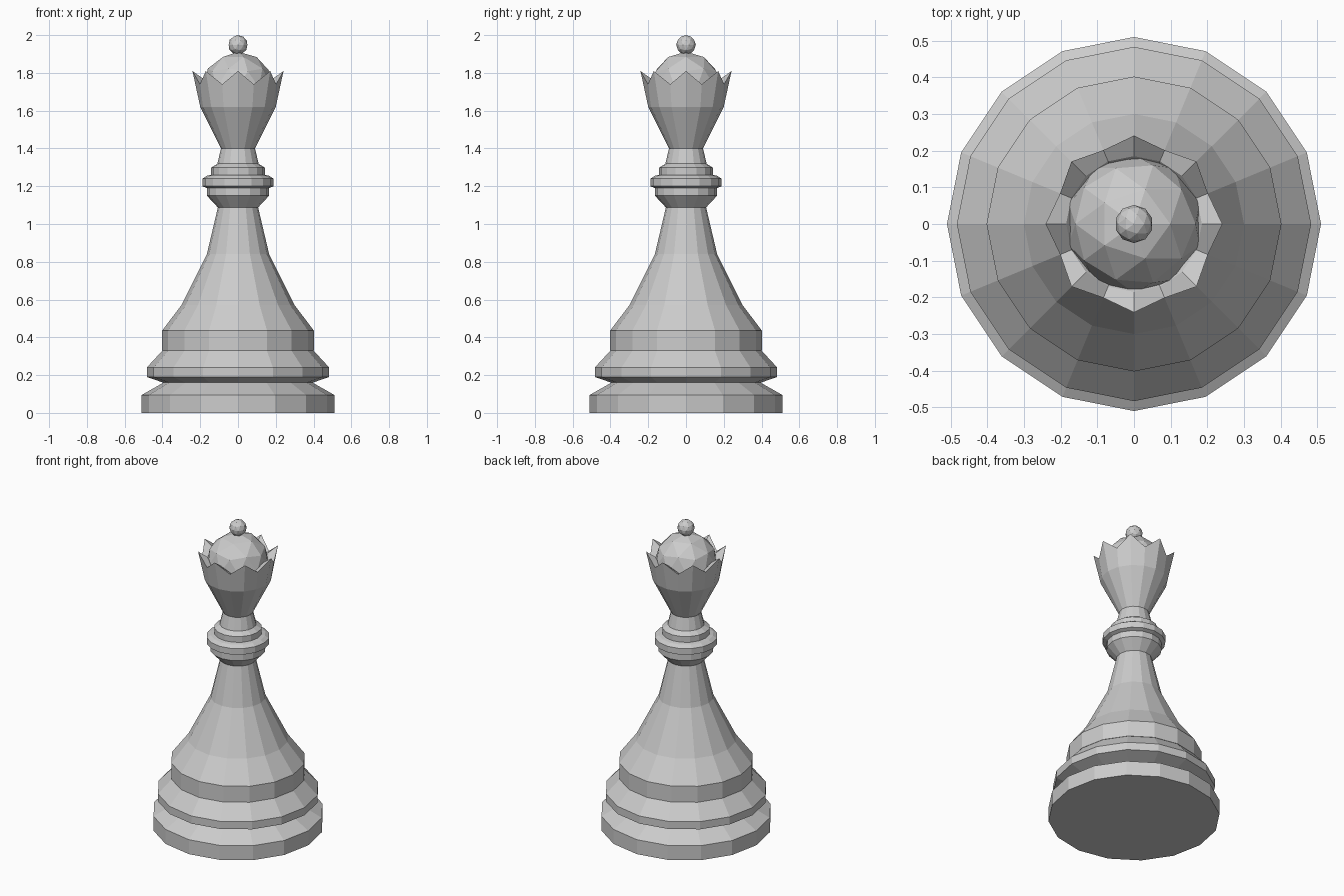
import bpy, bmesh
from math import cos, sin, pi

if "Cube" in bpy.data.objects:
    bpy.data.objects.remove(bpy.data.objects["Cube"])

SIDES = 16


def lathe(name, rings, cap_top=True):
    """Flat-faced turned part. Each ring is (r, z) or (r_even, z_even, r_odd, z_odd)."""
    bm = bmesh.new()
    loops = []
    for ring in rings:
        loop = []
        for i in range(SIDES):
            a = 2 * pi * i / SIDES
            r, z = ring[2:] if len(ring) == 4 and i % 2 else ring[:2]
            loop.append(bm.verts.new((r * cos(a), r * sin(a), z)))
        loops.append(loop)
    for lo, hi in zip(loops, loops[1:]):
        for i in range(SIDES):
            j = (i + 1) % SIDES
            bm.faces.new((lo[i], lo[j], hi[j], hi[i]))
    bm.faces.new(loops[0][::-1])
    if cap_top:
        bm.faces.new(loops[-1])
    mesh = bpy.data.meshes.new(name)
    bm.to_mesh(mesh)
    bm.free()
    obj = bpy.data.objects.new(name, mesh)
    bpy.context.collection.objects.link(obj)
    return obj


def faceted_ball(name, radius, z, turn=(0, 0, 0)):
    bpy.ops.mesh.primitive_ico_sphere_add(subdivisions=2, radius=radius,
                                          location=(0, 0, z), rotation=turn)
    bpy.context.object.name = name


# Stepped foot and flared body
lathe("base", [(0.51, 0), (0.51, 0.095), (0.395, 0.16),
               (0.483, 0.19), (0.483, 0.24), (0.40, 0.33)])
lathe("body", [(0.402, 0.33), (0.402, 0.435), (0.30, 0.57),
               (0.165, 0.84), (0.106, 1.09)])

# Ringed collar
lathe("collar", [(0.106, 1.087), (0.165, 1.15), (0.165, 1.19), (0.188, 1.20),
                 (0.188, 1.24), (0.165, 1.255), (0.142, 1.26),
                 (0.142, 1.298), (0.108, 1.32)])

# Neck and crown: even columns are points, odd columns are notches
lathe("crown", [(0.11, 1.317), (0.09, 1.40), (0.16, 1.54), (0.20, 1.62),
                (0.241, 1.81, 0.218, 1.74),
                (0.185, 1.77, 0.185, 1.73), (0.15, 1.70)])

# Dome and finial
faceted_ball("dome", 0.188, 1.724)
faceted_ball("finial", 0.052, 1.948)
